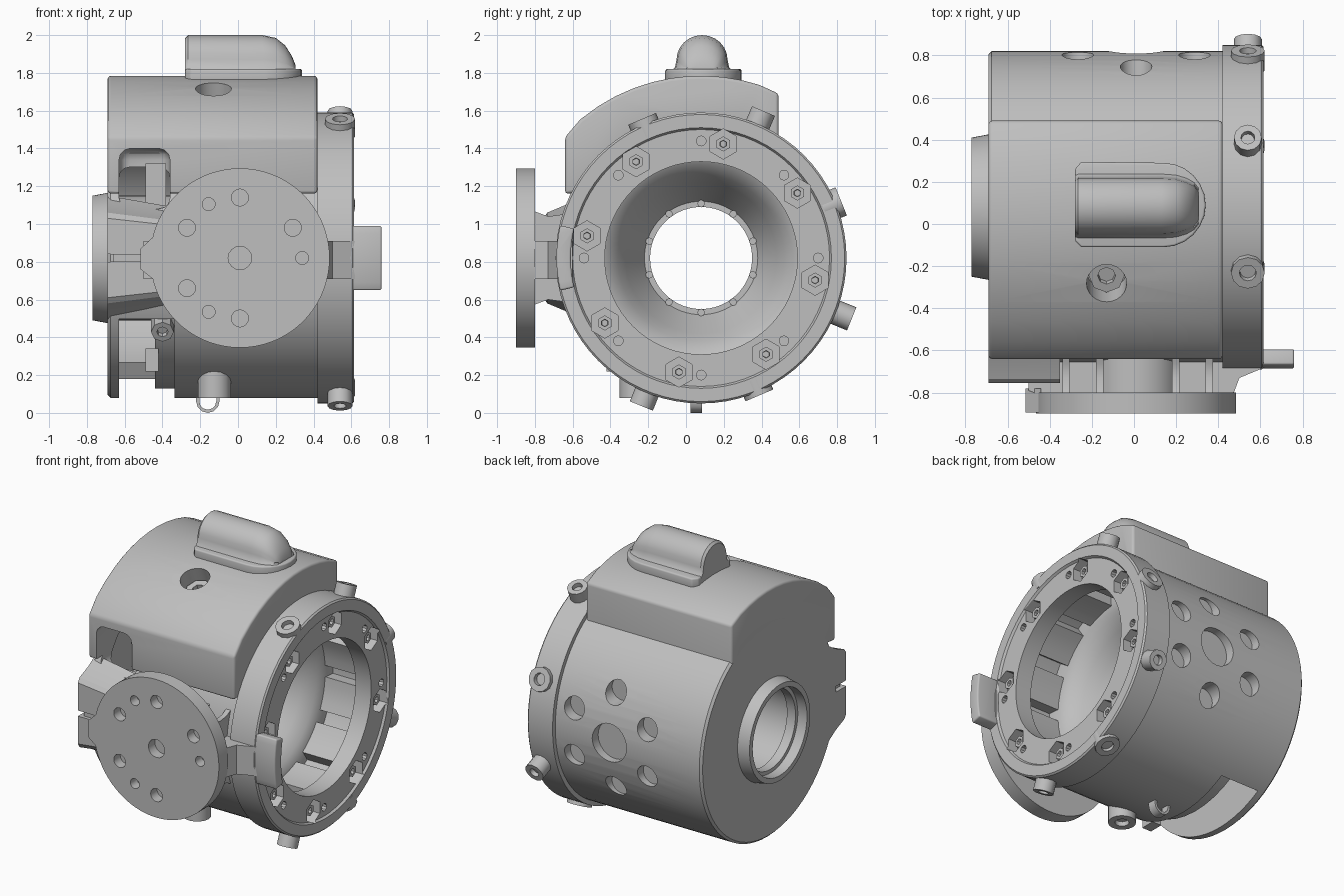
import bpy, bmesh
from math import sin, cos, radians, pi, sqrt
from mathutils import Vector, Matrix

if "Cube" in bpy.data.objects:
    bpy.data.objects.remove(bpy.data.objects["Cube"])

CY, CZ = 0.08, 0.82          # main axis, parallel to x

grey = bpy.data.materials.new("cast_grey")
grey.use_nodes = True
grey.diffuse_color = (0.52, 0.52, 0.52, 1)
grey.node_tree.nodes["Principled BSDF"].inputs["Base Color"].default_value = (0.52, 0.52, 0.52, 1)


def finish(name, bm, bevel=0):
    bmesh.ops.recalc_face_normals(bm, faces=bm.faces)
    me = bpy.data.meshes.new(name)
    bm.to_mesh(me)
    bm.free()
    me.materials.append(grey)
    ob = bpy.data.objects.new(name, me)
    bpy.context.collection.objects.link(ob)
    if bevel:
        mod = ob.modifiers.new("bevel", 'BEVEL')
        mod.width, mod.segments = bevel, 3
        mod.limit_method, mod.angle_limit = 'ANGLE', radians(40)
        apply(ob, mod)
    return ob


def activate(ob):
    bpy.ops.object.select_all(action='DESELECT')
    ob.select_set(True)
    bpy.context.view_layer.objects.active = ob


def apply(ob, mod):
    activate(ob)
    bpy.ops.object.modifier_apply(modifier=mod.name)


def cut(ob, cutter):
    mod = ob.modifiers.new("cut", 'BOOLEAN')
    mod.operation, mod.solver, mod.object = 'DIFFERENCE', 'EXACT', cutter
    apply(ob, mod)


def polar(x, r, deg):
    a = radians(deg)
    return Vector((x, CY + r * cos(a), CZ + r * sin(a)))


def add_cyl(bm, p0, p1, r, seg=24, socket=False):
    p0, p1 = Vector(p0), Vector(p1)
    part = bmesh.new()
    bmesh.ops.create_cone(part, cap_ends=True, segments=seg, radius1=r, radius2=r, depth=(p1 - p0).length)
    if socket:
        top = max(part.faces, key=lambda f: f.calc_center_median().z)
        bmesh.ops.inset_individual(part, faces=[top], thickness=r * 0.5)
        bmesh.ops.inset_individual(part, faces=[top], thickness=0.002, depth=-0.03)
    turn = (p1 - p0).to_track_quat('Z', 'Y').to_matrix().to_4x4()
    part.transform(Matrix.Translation((p0 + p1) / 2) @ turn)
    me = bpy.data.meshes.new("part")
    part.to_mesh(me)
    part.free()
    bm.from_mesh(me)
    bpy.data.meshes.remove(me)


def add_box(bm, lo, hi):
    lo, hi = Vector(lo), Vector(hi)
    m = Matrix.Translation((lo + hi) / 2) @ Matrix.Diagonal((*(hi - lo), 1))
    bmesh.ops.create_cube(bm, size=1, matrix=m)


def add_prism(bm, points, offset):
    base = bm.faces.new([bm.verts.new(p) for p in points])
    res = bmesh.ops.extrude_face_region(bm, geom=[base], use_keep_orig=True)
    verts = [g for g in res["geom"] if isinstance(g, bmesh.types.BMVert)]
    bmesh.ops.translate(bm, verts=verts, vec=offset)


def add_arc_block(bm, x0, x1, r0, r1, a0, a1, n=12):
    angles = [a0 + (a1 - a0) * i / n for i in range(n + 1)]
    pts = [polar(x0, r1, a) for a in angles] + [polar(x0, r0, a) for a in reversed(angles)]
    add_prism(bm, pts, (x1 - x0, 0, 0))


def revolve(name, profile, seg=72):
    bm = bmesh.new()
    rings = [[bm.verts.new(polar(x, r, 360 * i / seg)) for i in range(seg)] for x, r in profile]
    for k, ring in enumerate(rings):
        nxt = rings[(k + 1) % len(rings)]
        for i in range(seg):
            j = (i + 1) % seg
            bm.faces.new((ring[i], ring[j], nxt[j], nxt[i]))
    return finish(name, bm)


# Housing shell with mounting ring and bearing hub
housing = revolve("housing", [
    (-.69, .725), (-.675, .74), (.42, .74), (.42, .77), (.605, .77), (.615, .76), (.615, .69),
    (.60, .68), (.60, .51), (.48, .51), (.48, .64), (-.635, .64), (-.635, .27), (-.70, .27),
    (-.70, .295), (-.77, .295), (-.77, .33), (-.69, .345)])

# Saddle cover with an arched crown
bm = bmesh.new()
crown = [(.49, 1.42), (.49, 1.69)]
crown += [(y, .785 + sqrt(1 - (y - CY) ** 2)) for y in [.39 - i * .095 for i in range(11)]]
crown += [(-.64, 1.46), (-.64, 1.16)]
seat = [polar(-.69, .70, 150 - i * 6) for i in range(17)]
add_prism(bm, [(-.69, y, z) for y, z in crown] + seat, (1.11, 0, 0))
saddle = finish("saddle_cover", bm, .03)

# Side window shared by cover and shell
bm = bmesh.new()
add_box(bm, (-.63, -.9, 1.08), (-.36, -.34, 1.4))
window = finish("window_cutter", bm, .06)

# Other shell openings: bottom slot, rear holes, ring pockets
bm = bmesh.new()
add_arc_block(bm, -.63, -.335, .6, .8, -154, -60)
for k in range(7):
    ang = radians(30 + 60 * k)
    ring, rad = (.32, .075) if k < 6 else (0, .13)
    x, dz = .01 + ring * cos(ang), ring * sin(ang)
    skin = CY + sqrt(.74 ** 2 - dz ** 2)
    add_cyl(bm, (x, skin - .065, CZ + dz), (x, 1, CZ + dz), rad)
for k in range(8):
    add_cyl(bm, polar(.53, .615, 79 + 45 * k), polar(.7, .615, 79 + 45 * k), .08, seg=6)
    add_cyl(bm, polar(.5, .62, 90 + 45 * k), polar(.7, .62, 90 + 45 * k), .026, seg=10)
openings = finish("opening_cutter", bm)

bm = bmesh.new()
add_cyl(bm, polar(-.13, .8, 112), polar(-.13, 1.1, 112), .095)
cover_hole = finish("cover_hole_cutter", bm)

for ob, cutter in ((housing, openings), (housing, window), (saddle, window), (saddle, cover_hole)):
    cut(ob, cutter)

# Dished inner bell with a bearing sleeve and small screws
revolve("inner_bell", [(-.13, .27), (-.13, .30), (-.06, .34), (.05, .40), (.12, .44), (.19, .50), (.22, .57),
                       (.22, .645), (.18, .645), (.18, .57), (.14, .51), (.04, .44), (-.12, .36),
                       (-.18, .33), (-.64, .33), (-.64, .30), (-.18, .30), (-.18, .27)])
bm = bmesh.new()
for k in range(10):
    add_cyl(bm, polar(-.15, .288, 18 + 36 * k), polar(-.115, .288, 18 + 36 * k), .02, seg=8)
finish("bell_screws", bm)

# Pole blocks lining the cavity
bm = bmesh.new()
for k in range(12):
    add_arc_block(bm, .2, .46, .56, .65, 30 * k + 4, 30 * k + 26, 4)
finish("pole_blocks", bm)

# Cap on the cover: plate and lofted dome
bm = bmesh.new()
arc = [radians(-90 + 15 * i) for i in range(13)]
plate = [(-.25, CY + .215, 1.74), (-.28, CY + .18, 1.74), (-.28, CY - .16, 1.74), (-.25, CY - .19, 1.74)]
plate += [(.14 + .2 * cos(a), CY + .01 + .2 * sin(a), 1.74) for a in arc]
add_prism(bm, plate, (0, 0, .08))
finish("cap_plate", bm, .01)

bm = bmesh.new()
rings = []
for x, w, h in ((-.28, .125, .185), (-.265, .135, .2), (.13, .135, .2), (.2, .13, .185),
                (.25, .115, .145), (.285, .095, .09), (.305, .07, .04)):
    sec = [(w + .035, 0), (w + .008, .03)]
    sec += [(w * cos(pi * i / 12), h * .35 + h * .65 * sin(pi * i / 12)) for i in range(13)]
    sec += [(-w - .008, .03), (-w - .035, 0)]
    rings.append([bm.verts.new((x, CY + .005 + y, 1.80 + z)) for y, z in sec])
for a, b in zip(rings, rings[1:]):
    for i in range(len(a)):
        j = (i + 1) % len(a)
        bm.faces.new((a[i], a[j], b[j], b[i]))
bm.faces.new(rings[0])
bm.faces.new(rings[-1])
finish("cap_dome", bm)

# Front flange with its holes and side nub
bm = bmesh.new()
add_cyl(bm, (.01, -.80, CZ), (.01, -.90, CZ), .475, seg=72)
flange = finish("front_flange", bm)
bm = bmesh.new()
for x, z, r in ((0, 0, .062), (0, .32, .045), (-.28, .16, .045), (.28, .16, .045), (-.28, -.16, .045),
                (0, -.32, .045), (.33, 0, .034), (-.165, .285, .034), (-.165, -.285, .034)):
    add_cyl(bm, (.01 + x, -.83, CZ + z), (.01 + x, -1, CZ + z), r, seg=16)
flange_holes = finish("flange_hole_cutter", bm)
cut(flange, flange_holes)
bm = bmesh.new()
add_prism(bm, [(-.44, -.895, .70), (-.515, -.895, .76), (-.515, -.895, .87), (-.44, -.895, .94)], (0, .115, 0))
finish("flange_nub", bm)

# Neck, web and ribs joining the flange to the shell
bm = bmesh.new()
add_cyl(bm, (.01, -.62, CZ), (.01, -.81, CZ), .21, seg=32)
web = [(-.5, -.6), (-.5, -.79), (-.45, -.81), (.47, -.81), (.5, -.73), (.62, -.68), (.62, -.6)]
add_prism(bm, [(x, y, .71) for x, y in web], (0, 0, .2))
for x in (-.34, -.18, .18, .34):
    add_prism(bm, [(x, -.56, .54), (x, -.66, .59), (x, -.73, .60), (x, -.81, .57), (x, -.81, 1.07),
                   (x, -.73, 1.04), (x, -.66, 1.05), (x, -.56, 1.10)], (.035, 0, 0))
finish("flange_neck", bm)

# Forked side arm, tapering towards the flange
bm = bmesh.new()
for s in (-1, 1):
    sec = [(-.56, .02), (-.56, .33), (-.64, .28), (-.735, .24), (-.755, .21), (-.755, .02)]
    rings = [[bm.verts.new((x, y, CZ + s * h * k)) for y, h in sec] for x, k in ((-.69, 1), (-.35, .82))]
    for i in range(len(sec)):
        j = (i + 1) % len(sec)
        bm.faces.new((rings[0][i], rings[0][j], rings[1][j], rings[1][i]))
    bm.faces.new(rings[0])
    bm.faces.new(rings[1])
add_box(bm, (-.66, -.73, CZ - .03), (-.4, -.6, CZ + .03))
finish("side_arm", bm)

# Curved locating tab
bm = bmesh.new()
add_arc_block(bm, .56, .76, .69, .766, 167, 193, 8)
finish("locating_tab", bm, .01)

# Socket bolts: radial on the ring, recessed in its face, and on the shell
bm = bmesh.new()
for ang, top, r in ((67, .845, .066), (-22, .86, .066), (-112, .845, .066),
                    (22, .80, .08), (113, .80, .08), (-67, .79, .08)):
    add_cyl(bm, polar(.54, .7, ang), polar(.54, top, ang), r, seg=12, socket=True)
finish("ring_bolts", bm)
bm = bmesh.new()
for k in range(8):
    add_cyl(bm, polar(.51, .615, 79 + 45 * k), polar(.575, .615, 79 + 45 * k), .04, seg=6, socket=True)
finish("face_bolts", bm)
bm = bmesh.new()
add_cyl(bm, (-.125, -.265, .23), (-.125, -.265, .08), .088, seg=16, socket=True)
add_cyl(bm, polar(-.13, .75, 112), polar(-.13, .87, 112), .085, seg=8, socket=True)
add_cyl(bm, polar(-.40, .62, -149), polar(-.40, .76, -149), .06, seg=8, socket=True)
finish("shell_bolts", bm)

# Drain loop under the shell
bm = bmesh.new()
loop = [(r, radians(a)) for r, span in ((.062, range(180, 361, 30)), (.045, range(360, 179, -30))) for a in span]
curve = [(-.16 + r * cos(a), .025, .062 + r * sin(a)) for r, a in loop]
add_prism(bm, [(-.222, .025, .1)] + curve[:7] + [(-.098, .025, .1), (-.115, .025, .1)]
          + curve[7:] + [(-.205, .025, .1)], (0, .06, 0))
finish("drain_loop", bm)

# Terminal blocks behind the lower and side windows
bm = bmesh.new()
add_arc_block(bm, -.44, -.32, .58, .69, -154, -60)
add_box(bm, (-.49, -.42, .22), (-.42, -.32, .34))
add_box(bm, (-.49, -.46, 1.08), (-.38, -.34, 1.32))
finish("terminal_blocks", bm)

# Remove cutters and shade
for ob in (window, openings, cover_hole, flange_holes):
    bpy.data.objects.remove(ob)
for ob in [o for o in bpy.context.collection.objects if o.type == 'MESH']:
    activate(ob)
    bpy.ops.object.shade_smooth_by_angle(angle=radians(32))
